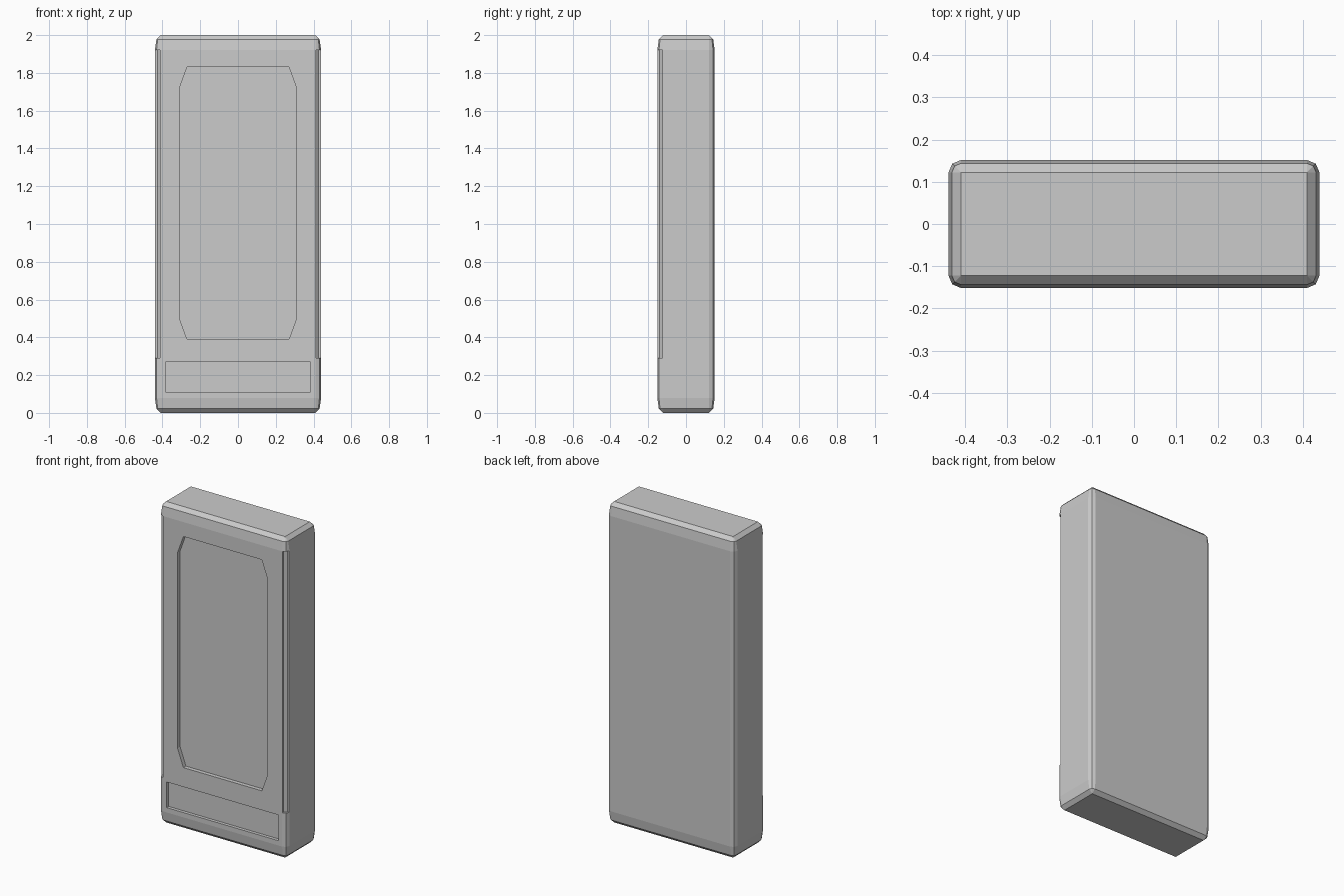
import bpy, bmesh

if "Cube" in bpy.data.objects:
    bpy.data.objects.remove(bpy.data.objects["Cube"])

X, Y, H, R = 0.44, 0.152, 2.0, 0.03   # half width, half depth, height, edge rounding


def new_object(name, bm):
    bmesh.ops.recalc_face_normals(bm, faces=bm.faces)
    mesh = bpy.data.meshes.new(name)
    bm.to_mesh(mesh)
    bm.free()
    ob = bpy.data.objects.new(name, mesh)
    bpy.context.collection.objects.link(ob)
    return ob


def loft(name, rings):
    """Skin a stack of equal-length rings and cap both ends."""
    bm = bmesh.new()
    loops = [[bm.verts.new(p) for p in ring] for ring in rings]
    n = len(loops[0])
    for a, b in zip(loops, loops[1:]):
        for i in range(n):
            j = (i + 1) % n
            bm.faces.new((a[i], a[j], b[j], b[i]))
    bm.faces.new(loops[0])
    bm.faces.new(loops[-1])
    bmesh.ops.remove_doubles(bm, verts=bm.verts, dist=0.0001)
    return new_object(name, bm)


def body_ring(z, inset):
    """Rectangle with two-step rounded corners that sharpen as inset reaches R."""
    mid = 0.009 + 0.7 * inset
    corner = [(X - inset, Y - R), (X - mid, Y - mid), (X - R, Y - inset)]
    pts = []
    for sx, sy in ((1, 1), (-1, 1), (-1, -1), (1, -1)):
        step = corner if sx * sy > 0 else corner[::-1]
        pts += [(sx * x, sy * y, z) for x, y in step]
    return pts


def cut(target, cutter):
    mod = target.modifiers.new(cutter.name, 'BOOLEAN')
    mod.operation = 'DIFFERENCE'
    mod.solver = 'EXACT'
    mod.object = cutter
    cutter.hide_render = True
    cutter.hide_set(True)
    cutter.display_type = 'WIRE'


# Main slab with softened ends
levels = [(0, R), (0.022, 0.008), (0.08, 0), (H - 0.08, 0), (H - 0.022, 0.008), (H, R)]
body = loft("body", [body_ring(z, i) for z, i in levels])


# Recessed panels on the front
def panel(name, outline, depth):
    cut(body, loft(name, [[(x, y, z) for x, z in outline] for y in (-Y - 0.1, -Y + depth)]))


half = [(0.27, 0.39), (0.31, 0.50), (0.31, 1.72), (0.27, 1.83)]
panel("screen_recess", half + [(-x, z) for x, z in reversed(half)], 0.025)
panel("lower_recess", [(-0.385, 0.11), (0.385, 0.11), (0.385, 0.27), (-0.385, 0.27)], 0.02)

# Grooves along the front vertical edges
groove = [(0.412, -0.20), (0.412, -0.139), (0.427, -0.124), (0.50, -0.124), (0.50, -0.20)]
for side, sx in (("left", -1), ("right", 1)):
    cut(body, loft(side + "_edge_groove",
                   [[(sx * x, y, z) for x, y in groove] for z in (0.29, 1.92)]))
